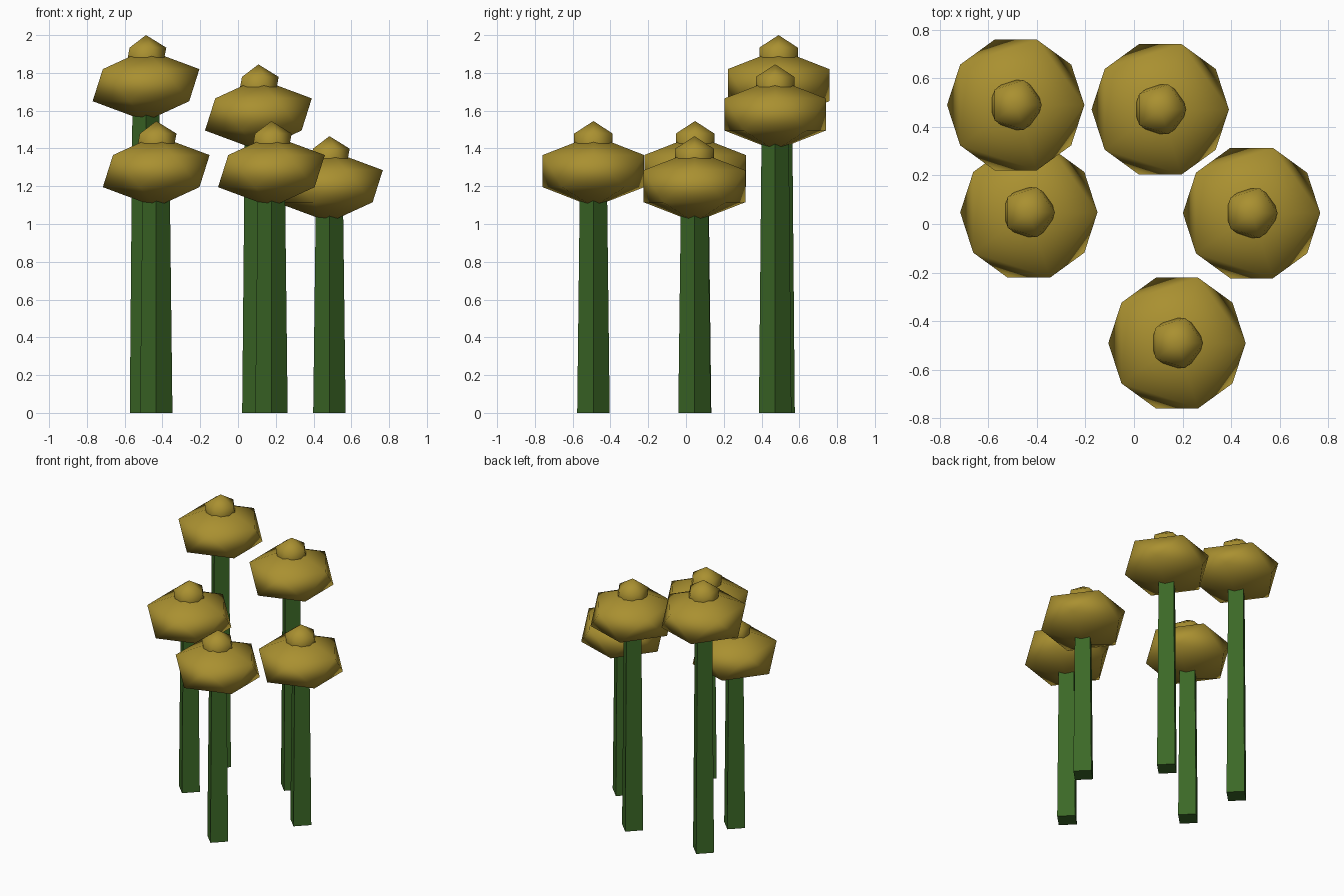
import bpy

cube = bpy.data.objects.get("Cube")
if cube:
    bpy.data.objects.remove(cube, do_unlink=True)


def material(name, rgb):
    mat = bpy.data.materials.new(name)
    mat.use_nodes = True
    mat.diffuse_color = (*rgb, 1)
    mat.node_tree.nodes["Principled BSDF"].inputs["Base Color"].default_value = (*rgb, 1)
    return mat


GOLD = material("golden ochre", (0.40, 0.28, 0.03))
GREEN = material("stem green", (0.045, 0.14, 0.02))


def finish(name, mat):
    obj = bpy.context.object
    obj.name = name
    obj.data.materials.append(mat)
    return obj


def ball(name, location, radius, height):
    """Low-poly, smooth-shaded ball, flattened to the given half height."""
    bpy.ops.mesh.primitive_ico_sphere_add(subdivisions=1, radius=1, location=location)
    bpy.ops.object.shade_smooth()
    finish(name, GOLD).scale = (radius, radius, height)


def flower(label, x, y, top):
    knob_z = top - 0.12
    head_z = top - 0.265
    # tapered four-sided stem, reaching into the head
    bpy.ops.mesh.primitive_cone_add(vertices=4, radius1=0.086, radius2=0.071,
                                    depth=head_z, location=(x, y, head_z / 2))
    finish(label + "_stem", GREEN)
    # broad flattened head with a small knob on top
    ball(label + "_head", (x, y, head_z), 0.316, 0.19)
    ball(label + "_knob", (x, y, knob_z), 0.12, 0.12)


for plant in (
    ("back_right", -0.487, 0.49, 2.0),
    ("back_left", 0.108, 0.472, 1.845),
    ("middle_right", -0.433, 0.048, 1.545),
    ("front", 0.177, -0.49, 1.545),
    ("middle_left", 0.484, 0.045, 1.465),
):
    flower(*plant)
